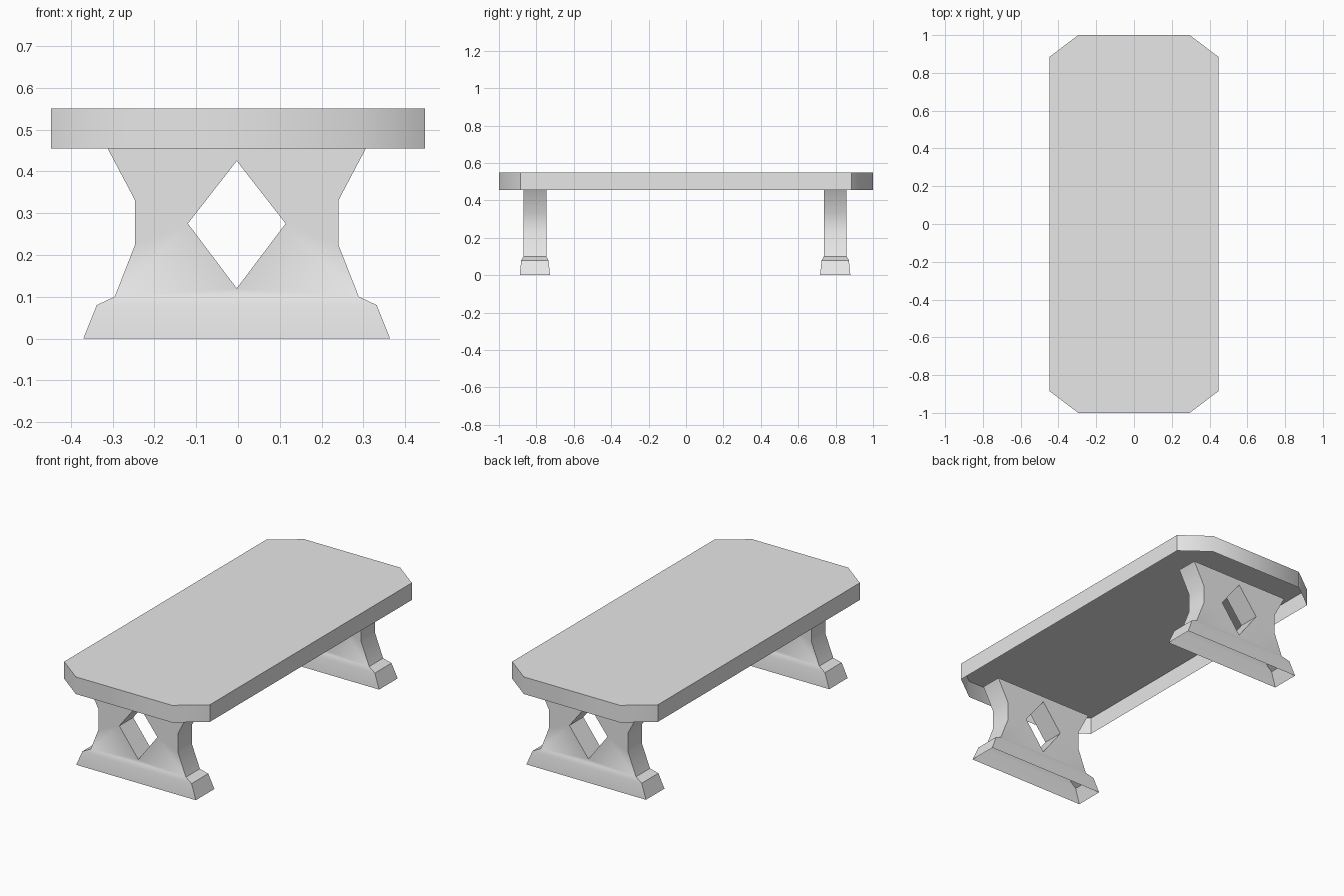
import bpy
import bmesh
from math import radians

cube = bpy.data.objects.get("Cube")
if cube:
    bpy.data.objects.remove(cube, do_unlink=True)

# Single stone-grey material
GREY = (0.8, 0.8, 0.8, 1.0)
stone = bpy.data.materials.new("stone_grey")
stone.use_nodes = True
stone.diffuse_color = GREY
bsdf = next(n for n in stone.node_tree.nodes if n.type == 'BSDF_PRINCIPLED')
bsdf.inputs["Base Color"].default_value = GREY


def finish(name, bm, location=(0, 0, 0)):
    """Turn a bmesh into a shaded, coloured object."""
    bmesh.ops.recalc_face_normals(bm, faces=bm.faces[:])
    mesh = bpy.data.meshes.new(name)
    bm.to_mesh(mesh)
    bm.free()
    mesh.materials.append(stone)
    obj = bpy.data.objects.new(name, mesh)
    obj.location = location
    bpy.context.collection.objects.link(obj)
    bpy.ops.object.select_all(action='DESELECT')
    obj.select_set(True)
    bpy.context.view_layer.objects.active = obj
    bpy.ops.object.shade_smooth_by_angle(angle=radians(40))
    return obj


# Tabletop: rectangle with clipped corners, hollow underneath
def build_tabletop():
    bm = bmesh.new()
    corner = [(0.447, 0.885), (0.295, 1.0)]
    outline = []
    for sx, sy in ((1, 1), (-1, 1), (-1, -1), (1, -1)):
        points = corner if sx == sy else corner[::-1]
        outline += [(sx * x, sy * y) for x, y in points]
    low = [bm.verts.new((x, y, 0.455)) for x, y in outline]
    high = [bm.verts.new((x, y, 0.55)) for x, y in outline]
    bm.faces.new(high)
    for i in range(len(low)):
        j = (i + 1) % len(low)
        bm.faces.new((low[i], low[j], high[j], high[i]))
    finish("tabletop", bm)


# Leg: flared slab on a stepped foot, pierced by a diamond
LEG_PROFILE = [  # half width, half depth, height
    (0.367, 0.081, 0.0), (0.335, 0.073, 0.08), (0.292, 0.061, 0.1),
    (0.243, 0.061, 0.225), (0.243, 0.061, 0.33), (0.309, 0.061, 0.455)]
DIAMOND = [(0, 0.12), (0.117, 0.275), (0, 0.425), (-0.117, 0.275)]


def build_leg(name, y):
    bm = bmesh.new()
    edge = {(sx, sy): [bm.verts.new((sx * w, sy * d, z)) for w, d, z in LEG_PROFILE]
            for sx in (-1, 1) for sy in (-1, 1)}
    hole = {sy: [bm.verts.new((x, sy * 0.061, z)) for x, z in DIAMOND]
            for sy in (-1, 1)}

    # Narrow sides
    for sx in (-1, 1):
        a, b = edge[sx, -1], edge[sx, 1]
        for i in range(len(a) - 1):
            bm.faces.new((a[i], b[i], b[i + 1], a[i + 1]))

    # Broad faces around the diamond
    for sy in (-1, 1):
        left, right = edge[-1, sy], edge[1, sy]
        bottom, hole_right, top, hole_left = hole[sy]
        for i in range(2):
            bm.faces.new((left[i], right[i], right[i + 1], left[i + 1]))
        bm.faces.new((left[2], right[2], bottom))
        bm.faces.new((left[5], top, right[5]))
        for side, tip in ((left, hole_left), (right, hole_right)):
            bm.faces.new((side[2], side[3], tip, bottom))
            bm.faces.new((side[3], side[4], tip))
            bm.faces.new((side[4], side[5], top, tip))

    # Walls of the diamond opening
    for i in range(4):
        j = (i + 1) % 4
        bm.faces.new((hole[-1][i], hole[-1][j], hole[1][j], hole[1][i]))
    finish(name, bm, (-0.003, y, 0))


build_tabletop()
build_leg("front_leg", -0.808)
build_leg("back_leg", 0.798)
